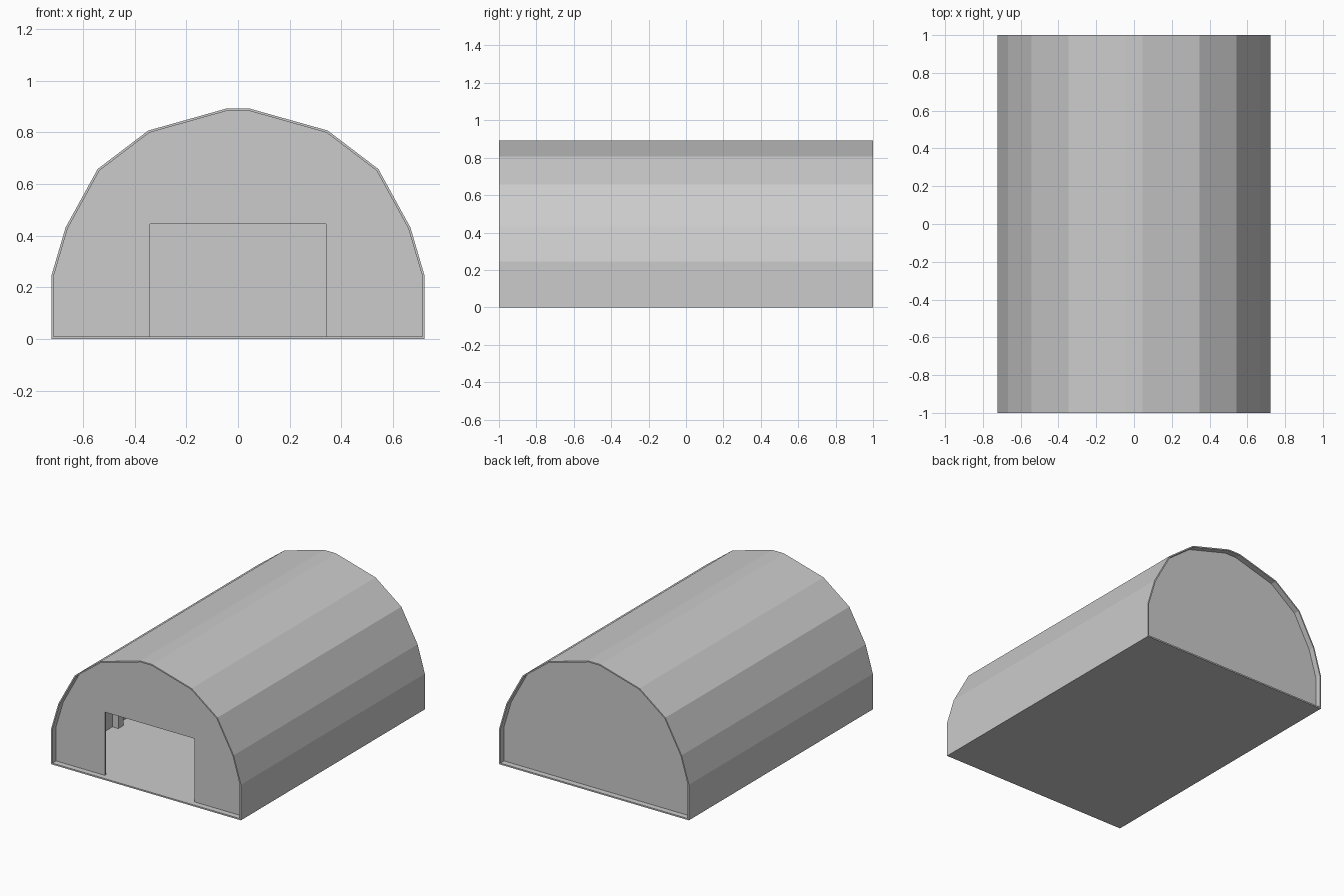
import bpy, bmesh
from mathutils import Vector

if "Cube" in bpy.data.objects:
    bpy.data.objects.remove(bpy.data.objects["Cube"])

HALF = [(0.722, 0.0), (0.722, 0.245), (0.667, 0.432), (0.543, 0.658),
        (0.347, 0.807), (0.045, 0.892)]
ARCH = [Vector(p) for p in HALF] + [Vector((-x, z)) for x, z in reversed(HALF)]
SKIN, FLOOR, WALL_Y, WALL_T = 0.009, 0.01, 0.96, 0.01


def inset(d, base=0.0):
    """Arch outline moved inward by d, with its feet at height base."""
    n = []
    for a, b in zip(ARCH, ARCH[1:]):
        t = (b - a).normalized()
        n.append(Vector((-t.y, t.x)))
    out = []
    for i, p in enumerate(ARCH):
        n1, n2 = n[max(i - 1, 0)], n[min(i, len(n) - 1)]
        out.append(p + (n1 + n2) * d / (1 + n1.dot(n2)))
    out[0].y = out[-1].y = base
    return out


def extrude_profile(name, pts, y0, y1):
    bm = bmesh.new()
    face = bm.faces.new([bm.verts.new((p[0], y0, p[1])) for p in pts])
    ext = bmesh.ops.extrude_face_region(bm, geom=[face])
    moved = [v for v in ext["geom"] if isinstance(v, bmesh.types.BMVert)]
    bmesh.ops.translate(bm, verts=moved, vec=(0, y1 - y0, 0))
    bmesh.ops.recalc_face_normals(bm, faces=bm.faces)
    mesh = bpy.data.meshes.new(name)
    bm.to_mesh(mesh)
    bm.free()
    ob = bpy.data.objects.new(name, mesh)
    bpy.context.collection.objects.link(ob)
    return ob


def arch_band(name, d0, d1, base, y0, y1):
    return extrude_profile(name, inset(d0, base) + inset(d1, base)[::-1], y0, y1)


# Thin arched roof and the floor slab
arch_band("roof_shell", 0, SKIN, 0, -1, 1)
w = ARCH[0].x - SKIN
extrude_profile("floor", [(-w, 0), (w, 0), (w, FLOOR), (-w, FLOOR)], -1, 1)

# Recessed end walls, the front one with a doorway cut into its outline
inner = [tuple(p) for p in inset(SKIN, FLOOR)]
door = [(-0.34, FLOOR), (-0.34, 0.445), (0.34, 0.445), (0.34, FLOOR)]
extrude_profile("front_wall", inner + door, -WALL_Y, -WALL_Y + WALL_T)
extrude_profile("back_wall", inner, WALL_Y - WALL_T, WALL_Y)

# Structural arches inside
for i, y in enumerate((-0.32, 0.32)):
    arch_band(f"inner_rib_{i + 1}", SKIN, SKIN + 0.045, FLOOR, y - 0.027, y + 0.027)
